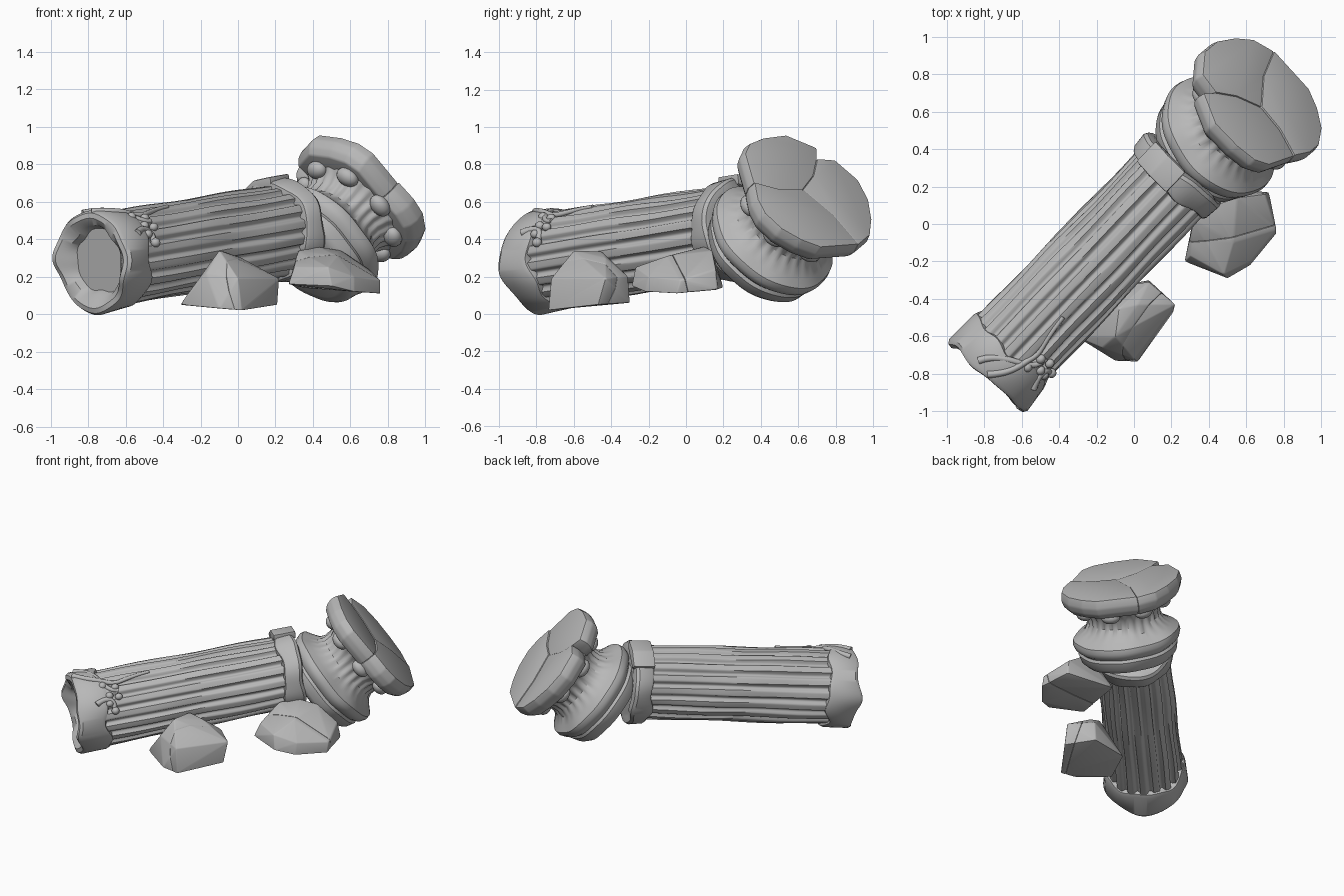
import bpy, bmesh, math, random
from mathutils import Matrix, Vector

if "Cube" in bpy.data.objects:
    bpy.data.objects.remove(bpy.data.objects["Cube"])

random.seed(4)
stone = bpy.data.materials.new("grey_stone")
stone.diffuse_color = (0.48, 0.48, 0.48, 1)
stone.use_nodes = True
stone.node_tree.nodes["Principled BSDF"].inputs["Base Color"].default_value = stone.diffuse_color


def finish(name, bm, matrix=None, angle=35):
    if matrix:
        bm.transform(matrix)
    bmesh.ops.recalc_face_normals(bm, faces=bm.faces)
    mesh = bpy.data.meshes.new(name)
    bm.to_mesh(mesh)
    bm.free()
    mesh.materials.append(stone)
    ob = bpy.data.objects.new(name, mesh)
    bpy.context.collection.objects.link(ob)
    bpy.ops.object.select_all(action='DESELECT')
    ob.select_set(True)
    bpy.context.view_layer.objects.active = ob
    bpy.ops.object.shade_smooth_by_angle(angle=math.radians(angle))
    return ob


def frame(origin, axis, side):
    """Local x = side, local z = axis."""
    z = Vector(axis).normalized()
    x = Vector(side)
    x = (x - z * x.dot(z)).normalized()
    m = Matrix((x, z.cross(x), z)).transposed().to_4x4()
    m.translation = origin
    return m


def lathe(name, matrix, profile, n, shape, angle=35):
    """Closed turned body; shape() varies height and radius around it."""
    bm = bmesh.new()
    rings = []
    for i, (t, r) in enumerate(profile):
        ring = []
        for k in range(n):
            a = 2 * math.pi * k / n
            tt, rr = shape(i, a, t, r)
            ring.append(bm.verts.new((rr * math.cos(a), rr * math.sin(a), tt)))
        rings.append(ring)
    for lo, hi in zip(rings, rings[1:]):
        for k in range(n):
            j = (k + 1) % n
            bm.faces.new((lo[k], lo[j], hi[j], hi[k]))
    bm.faces.new(rings[0][::-1])
    bm.faces.new(rings[-1])
    return finish(name, bm, matrix, angle)


def chip(a, seed):
    """Smooth irregular wobble around a ring, about -1..1."""
    return (math.sin(3 * a + seed) + math.sin(5 * a + 2.3 * seed)
            + 0.7 * math.sin(8 * a + 4.1 * seed)) / 2.4


def lobe(a, deg, width):
    """Bump of height 1 around the given angle."""
    d = (a - math.radians(deg) + math.pi) % (2 * math.pi) - math.pi
    return math.exp(-(d / width) ** 2)


def soften(bm, width):
    bmesh.ops.dissolve_limit(bm, angle_limit=0.03, verts=bm.verts, edges=bm.edges)
    bmesh.ops.bevel(bm, geom=bm.edges[:], offset=width, segments=2, profile=0.6,
                    affect='EDGES', clamp_overlap=True)


def boulder(name, points, width=0.014, matrix=None, cut=None):
    """Rounded convex rock, optionally cracked in two along a plane (point, normal)."""
    for side in ((1, -1) if cut else (0,)):
        bm = bmesh.new()
        for p in points:
            bm.verts.new(p)
        bmesh.ops.convex_hull(bm, input=bm.verts)
        loose = [v for v in bm.verts if not v.link_faces]
        bmesh.ops.delete(bm, geom=loose, context='VERTS')
        if side:
            bmesh.ops.bisect_plane(bm, geom=bm.verts[:] + bm.edges[:] + bm.faces[:],
                                   plane_co=cut[0], plane_no=Vector(cut[1]) * side,
                                   clear_outer=True)
            bmesh.ops.holes_fill(bm, edges=[e for e in bm.edges if e.is_boundary])
        bmesh.ops.recalc_face_normals(bm, faces=bm.faces)
        soften(bm, width)
        finish(f"{name}_{side + 1}" if side else name, bm, matrix, 40)


def knob(name, matrix, pos, size):
    bm = bmesh.new()
    bmesh.ops.create_uvsphere(bm, u_segments=16, v_segments=10, radius=1)
    bm.transform(Matrix.Translation(pos) @ Matrix.Diagonal((*size, 1)))
    return finish(name, bm, matrix)


# Fallen shaft: local x is the back-left side, local y is up
A, B = Vector((-0.76, -0.78, 0.278)), Vector((0.27, 0.30, 0.455))
LEN = (B - A).length
SHAFT = frame(A, B - A, (-0.72, 0.69, 0))


def flute(i, a, t, r):
    groove = max(0, math.cos(18 * a + 0.12 * math.sin(4 * t))) ** 0.8
    worn = 0.004 * math.sin(9 * t + 3 * a)
    return t, r - 0.022 * groove + worn


lathe("fluted_shaft", SHAFT,
      [(0.07 + (LEN - 0.12) * k / 14, 0.255 - 0.008 * k / 14) for k in range(15)],
      216, flute, 50)


# Broken lower collar with a recessed end face
def lower_rim(i, a, t, r):
    tip = lobe(a, 4, 0.3) + lobe(a, 192, 0.4) + 0.9 * lobe(a, 262, 0.4)
    if i >= 5:
        return t + 0.03 * chip(a, 1.0), r + 0.005 * chip(a, 3)
    if i >= 2:
        return t + 0.012 * chip(a, 2.0) - 0.035 * tip, r + 0.008 * chip(a, 5) + 0.008 * tip
    return t, r * (1 + 0.08 * chip(a, 2.6))


lathe("lower_collar", SHAFT,
      [(0.04, 0.17), (0.0, 0.19), (-0.025, 0.235), (-0.02, 0.262), (0.0, 0.274),
       (0.14, 0.272), (0.165, 0.262), (0.172, 0.235)], 96, lower_rim)


# Upper collar
def upper_rim(i, a, t, r):
    k = 0.018 if i < 3 else 0.012
    return t + k * chip(a, 0.4 + (i > 2)), r + 0.008 * chip(a, 6)


lathe("upper_collar", SHAFT,
      [(LEN - 0.13, 0.235), (LEN - 0.125, 0.262), (LEN - 0.11, 0.272), (LEN - 0.02, 0.28),
       (LEN, 0.268), (LEN + 0.01, 0.23)], 72, upper_rim)


def on_shaft(s, deg, r):
    a = math.radians(deg)
    return Vector((-r * math.sin(a), r * math.cos(a), s))


# Raised chunk on the upper collar
boulder("collar_chunk", [on_shaft(LEN + ds, d, r) for ds in (-0.13, 0.02)
                         for d in (-46, -22, 4) for r in (0.24, 0.296)], 0.012, SHAFT)

# Root-like crust on the lower end of the shaft
for n, path in enumerate((((.0, 0), (.06, 12), (.14, 20), (.2, 24), (.27, 31), (.36, 22), (.5, 19)),
                          ((.1, 58), (.2, 46), (.24, 58), (.21, 74)),
                          ((.02, -18), (.1, -10), (.17, 22), (.2, 40), (.27, 42)))):
    cu = bpy.data.curves.new(f"crust_root_{n}", 'CURVE')
    cu.dimensions = '3D'
    cu.bevel_depth = 0.018
    cu.bevel_resolution = 3
    cu.use_fill_caps = True
    sp = cu.splines.new('NURBS')
    sp.points.add(len(path) - 1)
    for k, (p, (s, d)) in enumerate(zip(sp.points, path)):
        p.co = (*on_shaft(s, d, 0.272 if s < 0.18 else 0.252), 1)
        p.radius = 1.1 - 0.08 * k
    sp.use_endpoint_u = True
    cu.materials.append(stone)
    ob = bpy.data.objects.new(cu.name, cu)
    ob.matrix_world = SHAFT
    bpy.context.collection.objects.link(ob)
for k, (s, d) in enumerate(((.2, 48), (.25, 36), (.22, 72), (.19, 60), (.26, 52), (.17, 30))):
    w = 0.022 + 0.01 * random.random()
    knob(f"crust_pebble_{k}", SHAFT, on_shaft(s, d, 0.255), (w, w, 0.026))

# Toppled capital
C, N = Vector((0.68, 0.65, 0.64)), Vector((0.594, 0.494, 0.635))
CAP = frame(C, N, (-0.64, 0.77, 0))


def leaf_flutes(i, a, t, r):
    if i >= 10:
        return t, r + 0.006 * math.cos(26 * a)
    return t + 0.005 * chip(a, 1.2), r + 0.007 * chip(a, 1.5)


lathe("capital_bell", CAP,
      [(-0.56, 0.25), (-0.545, 0.295), (-0.52, 0.318), (-0.465, 0.332), (-0.447, 0.322),
       (-0.425, 0.348), (-0.39, 0.36), (-0.36, 0.354), (-0.335, 0.315), (-0.3, 0.268),
       (-0.255, 0.243), (-0.2, 0.245), (-0.15, 0.27), (-0.115, 0.31), (-0.06, 0.31),
       (-0.035, 0.29)], 156, leaf_flutes)

# Scroll knobs under the top slab
for k, deg in enumerate((80, 125, 172, 217, 262, 307, 350, 35)):
    m = CAP @ Matrix.Rotation(math.radians(deg), 4, 'Z')
    knob(f"scroll_{k}", m, (0.29, 0, -0.145), (0.052, 0.066, 0.045))

# Top slab cracked into three pieces, with jogs along the cracks
J, NOTCH, LEFT, LOW = (-0.02, 0.03), (0.2, 0.25), (-0.34, 0.08), (0.17, -0.36)
J1, J2, J3 = (0.11, 0.13), (-0.18, 0.03), (0.10, -0.15)
SLABS = ([J, J1, NOTCH, (.24, .33), (.07, .42), (-.1, .40), (-.22, .36), (-.29, .29), LEFT, J2],
         [J, J3, LOW, (.29, -.29), (.36, -.18), (.41, -.04), (.41, .1), (.32, .24), NOTCH, J1],
         [J, J2, LEFT, (-.38, -.04), (-.38, -.14), (-.32, -.25), (-.22, -.33), (-.11, -.38),
          LOW, J3])
for k, outline in enumerate(SLABS):
    bm = bmesh.new()
    levels = [[bm.verts.new((x * f, y * f, h)) for x, y in outline]
              for f, h in ((0.90, -0.13), (0.97, -0.095), (1.0, -0.05), (0.975, 0.004 * k))]
    for a, b in zip(levels, levels[1:]):
        for i in range(len(a)):
            j = (i + 1) % len(a)
            bm.faces.new((a[i], a[j], b[j], b[i]))
    bm.faces.new(levels[0][::-1])
    bm.faces.new(levels[-1])
    bmesh.ops.recalc_face_normals(bm, faces=bm.faces)
    soften(bm, 0.010)
    finish(f"top_slab_{k}", bm, CAP, 40)

# Loose boulders
boulder("front_boulder", [
    (-.31, -.6, .05), (-.1, -.73, .03), (.02, -.735, .02), (.21, -.47, .05), (.08, -.3, .06),
    (-.2, -.35, .06), (-.1, -.6, .34), (-.08, -.45, .335), (.02, -.43, .30), (.22, -.43, .19),
    (.08, -.31, .2), (0, -.72, .19), (-.17, -.66, .22)],
    cut=((0.03, -.55, .2), (0.8, -0.5, 0.3)))
boulder("side_boulder", [
    (.27, -.2, .16), (.5, -.29, .15), (.62, -.22, .12), (.76, -.05, .11), (.72, .17, .13),
    (.35, .2, .14), (.3, -.17, .25), (.48, -.27, .25), (.32, .02, .34), (.43, .1, .36),
    (.55, .14, .34), (.62, -.2, .2), (.76, -.03, .18), (.7, .16, .24), (.53, -.1, .31)],
    cut=((.5, -.06, .25), (-0.15, 1.0, 0.25)))
